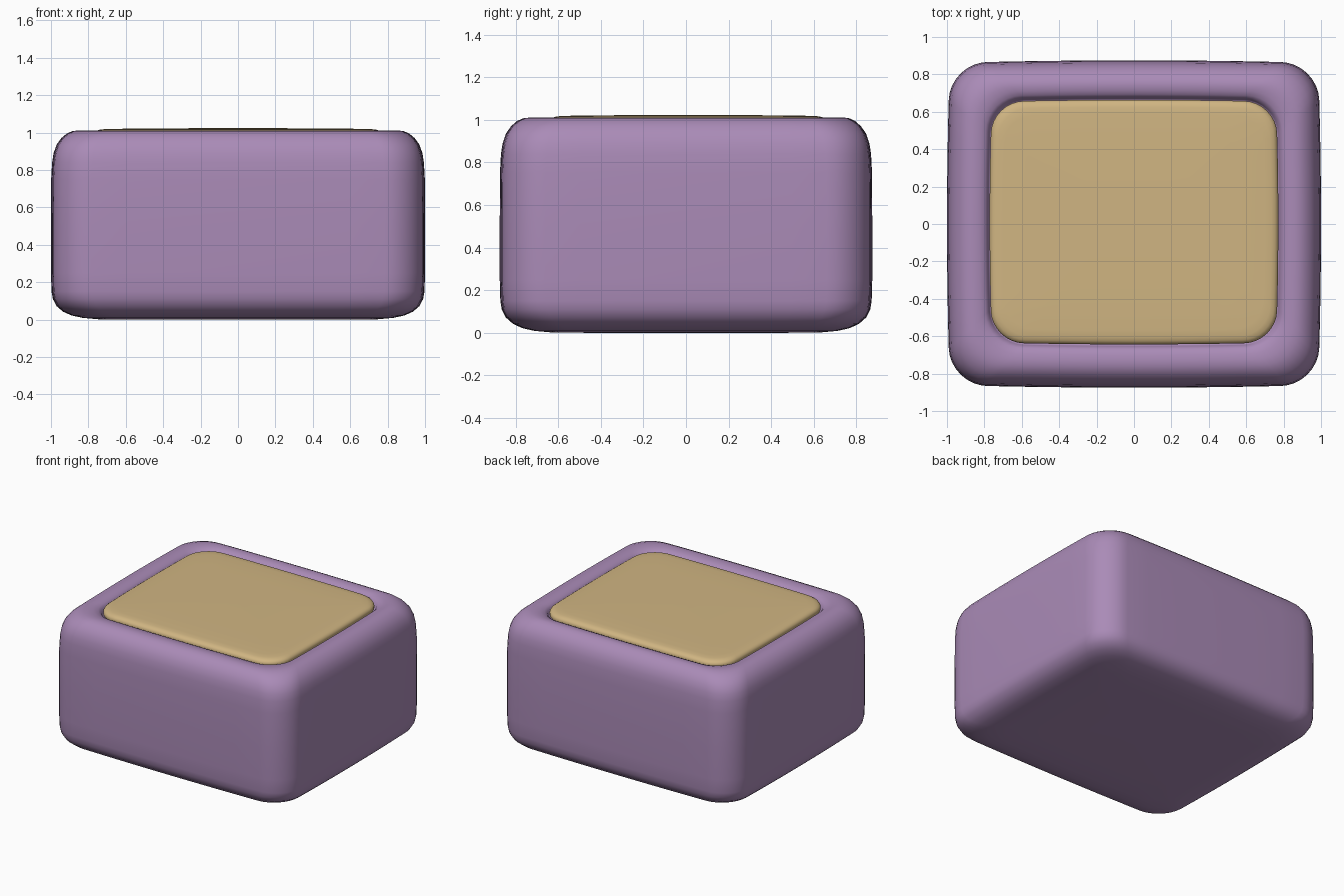
import bpy, bmesh, math

if "Cube" in bpy.data.objects:
    bpy.data.objects.remove(bpy.data.objects["Cube"])


def material(name, rgb):
    m = bpy.data.materials.new(name)
    m.diffuse_color = (*rgb, 1.0)
    m.use_nodes = True
    m.node_tree.nodes["Principled BSDF"].inputs["Base Color"].default_value = m.diffuse_color
    return m


def outline(hx, hy, r, bulge, corner_steps=8, side_steps=8):
    """Rounded rectangle, counter-clockwise, with gently bowed sides."""
    pts = []
    centres = [(hx - r, hy - r), (r - hx, hy - r), (r - hx, r - hy), (hx - r, r - hy)]
    for q, (cx, cy) in enumerate(centres):
        for i in range(corner_steps + 1):
            a = math.radians(90) * (q + i / corner_steps)
            pts.append((cx + r * math.cos(a), cy + r * math.sin(a)))
        nx, ny = centres[(q + 1) % 4]
        a = math.radians(90) * (q + 1)
        x0, y0 = pts[-1]
        x1, y1 = nx + r * math.cos(a), ny + r * math.sin(a)
        for i in range(1, side_steps):
            t = i / side_steps
            pts.append((x0 + (x1 - x0) * t, y0 + (y1 - y0) * t))
    return [(x * (1 + bulge * (1 - (y / hy) ** 2)),
             y * (1 + bulge * (1 - (x / hx) ** 2))) for x, y in pts]


def loft(name, rings, z_start, z_end, mat):
    """Skin rings of (half x, half y, corner radius, z, y shift), fan-capped."""
    bulge = 0.016
    bm = bmesh.new()
    loops = []
    for hx, hy, r, z, dy in rings:
        k = 1 / (1 + bulge)
        loops.append([bm.verts.new((x, y + dy, z))
                      for x, y in outline(hx * k, hy * k, r, bulge)])
    n = len(loops[0])
    for a, b in zip(loops, loops[1:]):
        for i in range(n):
            j = (i + 1) % n
            bm.faces.new((a[i], a[j], b[j], b[i]))
    low = bm.verts.new((0, rings[0][4], z_start))
    high = bm.verts.new((0, rings[-1][4], z_end))
    for i in range(n):
        j = (i + 1) % n
        bm.faces.new((low, loops[0][j], loops[0][i]))
        bm.faces.new((high, loops[-1][i], loops[-1][j]))
    for f in bm.faces:
        f.smooth = True
    me = bpy.data.meshes.new(name)
    bm.to_mesh(me)
    bm.free()
    me.materials.append(mat)
    ob = bpy.data.objects.new(name, me)
    bpy.context.collection.objects.link(ob)
    return ob


purple = material("purple_fabric", (0.402, 0.258, 0.474))
tan = material("tan_cushion", (0.631, 0.462, 0.223))

# Soft body: rounded base, upright walls, puffed rim, sunken recess
profile = [(0.45, 0.0), (0.26, 0.001), (0.17, 0.009), (0.11, 0.022), (0.065, 0.042),
           (0.03, 0.072), (0.01, 0.11), (0.003, 0.15), (0.0, 0.25), (0.0, 0.5),
           (0.001, 0.75), (0.006, 0.84), (0.014, 0.89), (0.03, 0.935), (0.055, 0.97),
           (0.085, 0.995), (0.115, 1.008), (0.145, 1.011), (0.175, 1.007),
           (0.2, 0.998), (0.214, 0.985), (0.221, 0.965), (0.228, 0.95), (0.4, 0.95)]
body = []
for i, (inset, z) in enumerate(profile):
    shift = 0.01 * min(1, max(0, (inset - 0.1) / 0.1)) if z > 0.9 else 0
    body.append((1.0 - inset, 0.875 - inset * 0.96, 0.2 - 0.1 * inset, z, shift))
loft("body", body, 0.0, 0.95, purple)

# Cushion pad sitting in the recess, very slightly domed
pad = [(0.05, 0.952), (0.01, 0.957), (0.0, 0.972), (0.0, 0.99), (0.006, 1.002),
       (0.018, 1.011), (0.038, 1.0165), (0.075, 1.019), (0.2, 1.021), (0.4, 1.0225)]
loft("cushion", [(0.772 - i, 0.654 - i, max(0.06, 0.17 - 0.3 * i), z, 0.01)
                 for i, z in pad], 0.952, 1.024, tan)
